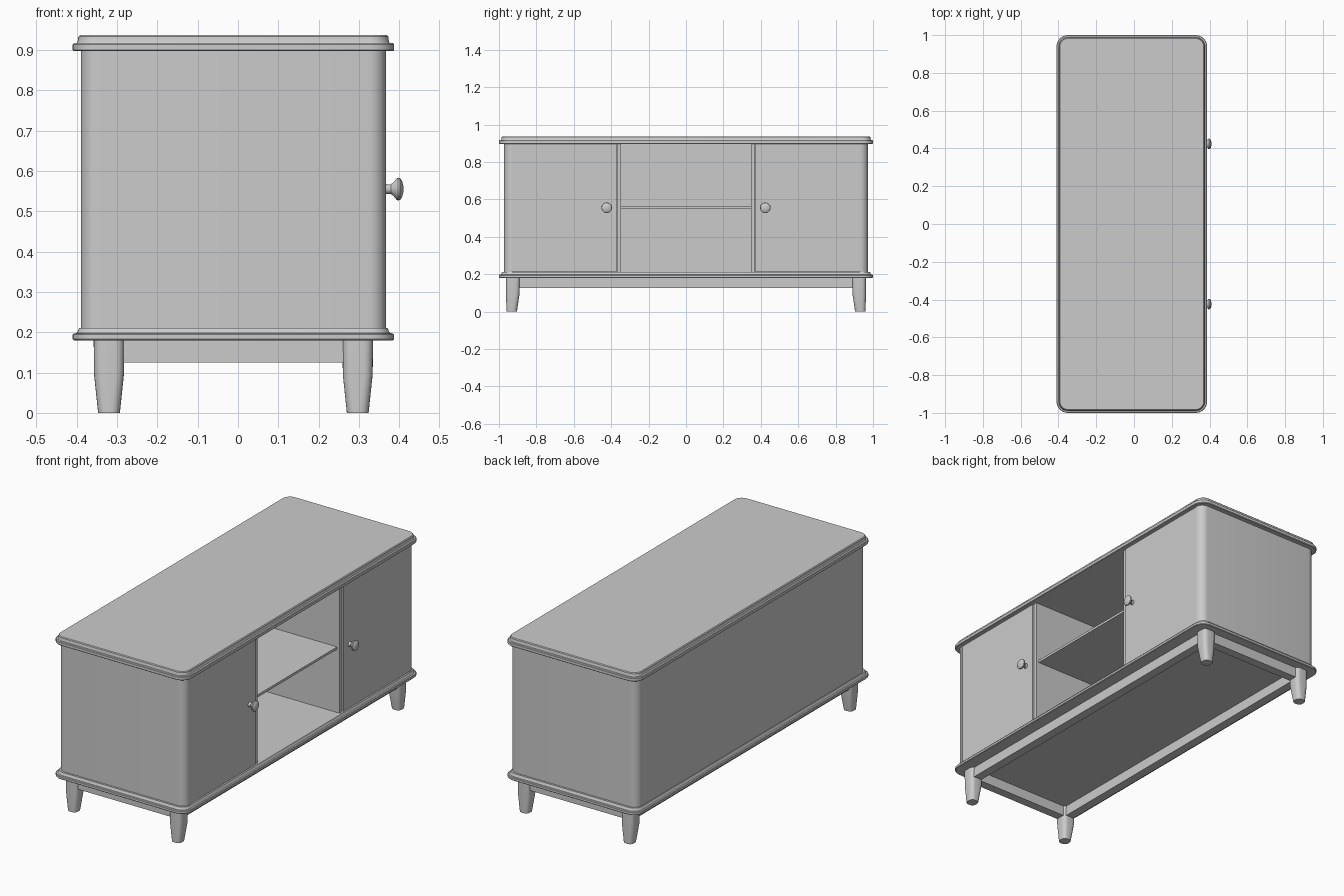
import bpy, bmesh, math
from mathutils import Vector

if "Cube" in bpy.data.objects:
    bpy.data.objects.remove(bpy.data.objects["Cube"])

CX = -0.0115  # cabinet centre in x; the knobs stick out to +x


def finish(bm, name, angle=35):
    bmesh.ops.recalc_face_normals(bm, faces=bm.faces)
    me = bpy.data.meshes.new(name)
    bm.to_mesh(me)
    bm.free()
    ob = bpy.data.objects.new(name, me)
    bpy.context.collection.objects.link(ob)
    bpy.ops.object.select_all(action='DESELECT')
    ob.select_set(True)
    bpy.context.view_layer.objects.active = ob
    bpy.ops.object.shade_smooth_by_angle(angle=math.radians(angle))
    return ob


def loft(name, rings, cap=True):
    bm = bmesh.new()
    loops = [[bm.verts.new(p) for p in ring] for ring in rings]
    n = len(loops[0])
    for a, b in zip(loops, loops[1:]):
        for i in range(n):
            j = (i + 1) % n
            bm.faces.new((a[i], a[j], b[j], b[i]))
    if cap:
        bm.faces.new(loops[0][::-1])
        bm.faces.new(loops[-1])
    return finish(bm, name)


def rounded_rect(cx, cy, hx, hy, r, z, n=8):
    pts = []
    for k, (sx, sy) in enumerate(((1, 1), (-1, 1), (-1, -1), (1, -1))):
        for i in range(n + 1):
            a = math.pi / 2 * (k + i / n)
            pts.append(Vector((cx + sx * (hx - r) + r * math.cos(a),
                               cy + sy * (hy - r) + r * math.sin(a), z)))
    return pts


def box(name, x0, x1, y0, y1, z0, z1):
    bm = bmesh.new()
    bmesh.ops.create_cube(bm, size=1)
    for v in bm.verts:
        v.co = Vector(((x0 + x1) / 2 + v.co.x * (x1 - x0),
                       (y0 + y1) / 2 + v.co.y * (y1 - y0),
                       (z0 + z1) / 2 + v.co.z * (z1 - z0)))
    return finish(bm, name)


def slab(name, profile):
    # profile holds (inset, z) pairs
    loft(name, [rounded_rect(CX, 0, 0.3985 - d, 1.0 - d, 0.06 - d, z) for d, z in profile])


# Moulded top and bottom boards
slab("top_board", [(0.003, 0.897), (0, 0.900), (0, 0.914), (0.003, 0.917), (0.011, 0.918),
                   (0.013, 0.923), (0.014, 0.933), (0.018, 0.937)])
slab("bottom_board", [(0.003, 0.180), (0, 0.183), (0, 0.194), (0.003, 0.197), (0.010, 0.198),
                      (0.013, 0.203), (0.016, 0.211)])

# Carcass: back, sides and rounded front posts as one open-fronted shell
X0, X1, Y, R, T = -0.390, 0.367, 0.973, 0.042, 0.025
half = [(X0 + T, 0), (X0 + T, Y - T), (X1 - R, Y - T), (X1 - R, Y - R), (X1, Y - R)]
for k in range(1, 9):
    a = math.pi / 2 * k / 8
    half.append((X1 - R + R * math.cos(a), Y - R + R * math.sin(a)))
for k in range(9):
    a = math.pi / 2 * (1 + k / 8)
    half.append((X0 + R + R * math.cos(a), Y - R + R * math.sin(a)))
half.append((X0, 0))
bm = bmesh.new()
for s in (1, -1):
    f = bm.faces.new([bm.verts.new((x, s * y, 0.205)) for x, y in half])
    ext = bmesh.ops.extrude_face_region(bm, geom=[f])
    bmesh.ops.translate(bm, vec=(0, 0, 0.695),
                        verts=[g for g in ext["geom"] if isinstance(g, bmesh.types.BMVert)])
bmesh.ops.remove_doubles(bm, verts=bm.verts, dist=1e-5)
# drop the internal seam faces on y = 0
bmesh.ops.delete(bm, geom=[f for f in bm.faces if all(abs(v.co.y) < 1e-5 for v in f.verts)],
                 context='FACES')
finish(bm, "carcass")

# Middle shelf
box("shelf", X0 + T, 0.345, -0.348, 0.348, 0.550, 0.563)

# Knob profile: (x, radius)
KNOB = [(0.362, 0.014), (0.370, 0.012), (0.379, 0.012), (0.386, 0.017), (0.393, 0.026),
        (0.397, 0.028), (0.402, 0.027), (0.407, 0.020), (0.410, 0.008)]
for s, side in ((1, "right"), (-1, "left")):
    # Divider, door and knob
    box(side + "_divider", X0 + T, 0.360, *sorted((s * 0.347, s * 0.367)), 0.205, 0.900)
    box(side + "_door", 0.343, 0.366, *sorted((s * 0.370, s * 0.930)), 0.214, 0.895)
    loft(side + "_knob", [[(x, s * 0.424 + r * math.cos(t * math.pi / 12),
                            0.555 + r * math.sin(t * math.pi / 12)) for t in range(24)]
                          for x, r in KNOB])
    # Tapered legs
    for lx, end in ((-0.320, "back"), (0.297, "front")):
        loft(f"{side}_{end}_leg",
             [rounded_rect(lx, s * cy, hx, hy, 0.022, z, 5) for cy, hx, hy, z in
              ((0.932, 0.027, 0.028, 0), (0.926, 0.037, 0.036, 0.095),
               (0.925, 0.038, 0.037, 0.182))])
    # Apron rails along the short ends
    box(side + "_end_apron", -0.320, 0.297, *sorted((s * 0.900, s * 0.948)), 0.125, 0.182)

# Apron rails along the long sides
box("back_apron", -0.343, -0.295, -0.925, 0.925, 0.125, 0.182)
box("front_apron", 0.272, 0.320, -0.925, 0.925, 0.125, 0.182)
